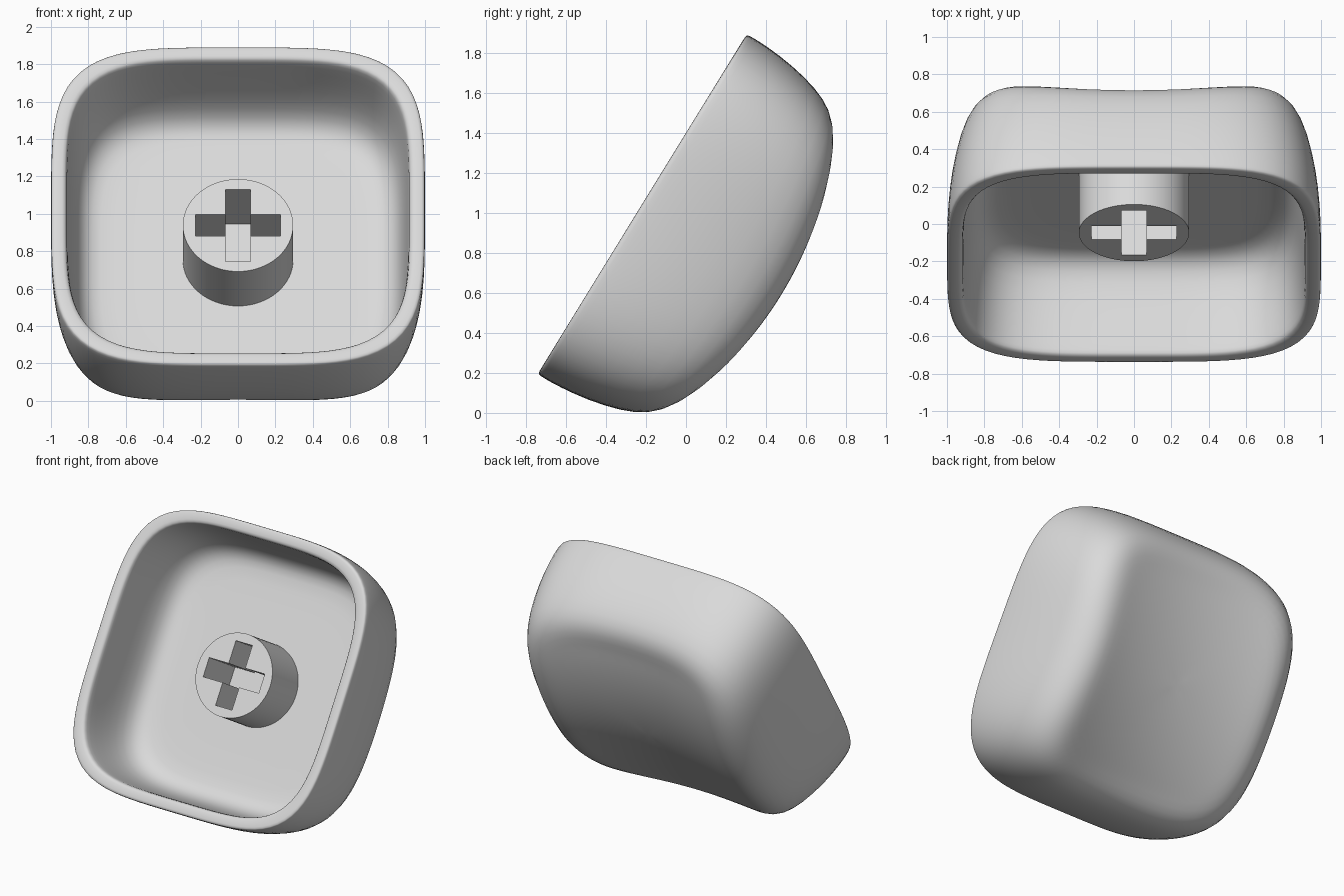
import bpy, bmesh, math
from mathutils import Matrix

cube = bpy.data.objects.get("Cube")
if cube:
    bpy.data.objects.remove(cube, do_unlink=True)

grey = bpy.data.materials.new("light_grey")
grey.use_nodes = True
grey.diffuse_color = (0.7, 0.7, 0.7, 1)
grey.node_tree.nodes["Principled BSDF"].inputs["Base Color"].default_value = (0.7, 0.7, 0.7, 1)

# The cap leans back: local z points out of its open side
TILT = Matrix.Translation((0, -0.22, 1.045)) @ Matrix.Rotation(math.radians(58.4), 4, "X")
SEGMENTS = 64
EDGE = 0.72       # scale of the outline where the dished face begins
FLOOR = 0.555     # depth of the cavity floor
SQUARE = 4.25     # squareness of the outline
SHIFT = 0.01      # the face sits a little above the centre of the rim


def outline(scale, shift):
    """Rounded-square ring of (x, y) points."""
    pts = []
    for i in range(SEGMENTS):
        a = 2 * math.pi * i / SEGMENTS
        c, s = math.cos(a), math.sin(a)
        r = scale * (abs(c) ** SQUARE + abs(s) ** SQUARE) ** (-1 / SQUARE)
        pts.append((r * c, r * s + shift))
    return pts


def face_depth(y):
    return 0.838 - 0.26 * (y + 0.025) ** 2


def dish(x):
    return 0.07 * max(0, 1 - (x / 0.68) ** 2)


def outer_ring(scale, f):
    """Ring of the outside wall at fraction f of the face depth."""
    ring = []
    for (x, y), (ex, ey) in zip(outline(scale, SHIFT * f), outline(EDGE, SHIFT)):
        ring.append((x, y, -f * face_depth(ey) + f ** 3 * dish(x)))
    return ring


def face_ring(scale):
    return [(x, y, dish(x) - face_depth(y)) for x, y in outline(scale, SHIFT)]


def inner_ring(scale, depth):
    return [(x, y, -depth) for x, y in outline(scale, 0)]


# Cap shell: dished face, outside wall, rim, cavity wall and floor
rings = [face_ring(EDGE * k / 8) for k in range(1, 8)]
rings += [outer_ring(s, f) for s, f in (
    (EDGE, 1), (0.812, 0.955), (0.89, 0.85), (0.943, 0.66), (0.982, 0.4),
    (0.998, 0.18), (1.0, 0.05), (0.998, 0.008))]
rings += [inner_ring(s, d) for s, d in (
    (0.988, 0), (0.935, 0), (0.918, 0.01), (0.912, 0.05), (0.903, 0.2),
    (0.886, 0.36), (0.85, 0.49), (0.78, 0.545), (0.7, FLOOR), (0.35, FLOOR))]

bm = bmesh.new()
loops = [[bm.verts.new(p) for p in ring] for ring in rings]
for a, b in zip(loops, loops[1:]):
    for i in range(SEGMENTS):
        j = (i + 1) % SEGMENTS
        bm.faces.new((a[i], a[j], b[j], b[i]))
for loop, y, depth in ((loops[0], SHIFT, face_depth(SHIFT) - dish(0)), (loops[-1], 0, FLOOR)):
    centre = bm.verts.new((0, y, -depth))
    for i in range(SEGMENTS):
        bm.faces.new((loop[i], loop[(i + 1) % SEGMENTS], centre))
bmesh.ops.recalc_face_normals(bm, faces=bm.faces)
for f in bm.faces:
    f.smooth = True
mesh = bpy.data.meshes.new("cap_shell")
bm.to_mesh(mesh)
bm.free()
shell = bpy.data.objects.new("cap_shell", mesh)
bpy.context.collection.objects.link(shell)
shell.matrix_world = TILT
mesh.materials.append(grey)
subdivision = shell.modifiers.new("smooth", "SUBSURF")
subdivision.levels = subdivision.render_levels = 1

# Stem: round post with a cross-shaped socket through it
curve = bpy.data.curves.new("stem", "CURVE")
curve.dimensions = "2D"
curve.fill_mode = "BOTH"
curve.extrude = 0.19


def add_loop(points):
    spline = curve.splines.new("POLY")
    spline.points.add(len(points) - 1)
    for p, (x, y) in zip(spline.points, points):
        p.co = (x, y, 0, 1)
    spline.use_cyclic_u = True


add_loop([(0.295 * math.cos(2 * math.pi * i / 64), 0.29 * math.sin(2 * math.pi * i / 64))
          for i in range(64)])
ARM, HALF = 0.226, 0.067
cross = []
for k in range(4):
    c, s = round(math.cos(k * math.pi / 2)), round(math.sin(k * math.pi / 2))
    for x, y in ((ARM, -HALF), (ARM, HALF), (HALF, HALF)):
        cross.append((x * c - y * s, x * s + y * c))
add_loop(cross)

stem = bpy.data.objects.new("stem", curve)
bpy.context.collection.objects.link(stem)
stem.matrix_world = TILT @ Matrix.Translation((0, 0, -0.393))
bpy.ops.object.select_all(action="DESELECT")
stem.select_set(True)
bpy.context.view_layer.objects.active = stem
bpy.ops.object.convert(target="MESH")
stem = bpy.context.view_layer.objects.active
stem.name = "stem"
stem.data.materials.clear()
stem.data.materials.append(grey)

# Weld the post's caps to its walls so the normals agree
bm = bmesh.new()
bm.from_mesh(stem.data)
bmesh.ops.remove_doubles(bm, verts=bm.verts, dist=0.0005)
bmesh.ops.recalc_face_normals(bm, faces=bm.faces)
bm.to_mesh(stem.data)
bm.free()
bpy.ops.object.shade_smooth_by_angle(angle=math.radians(35))
